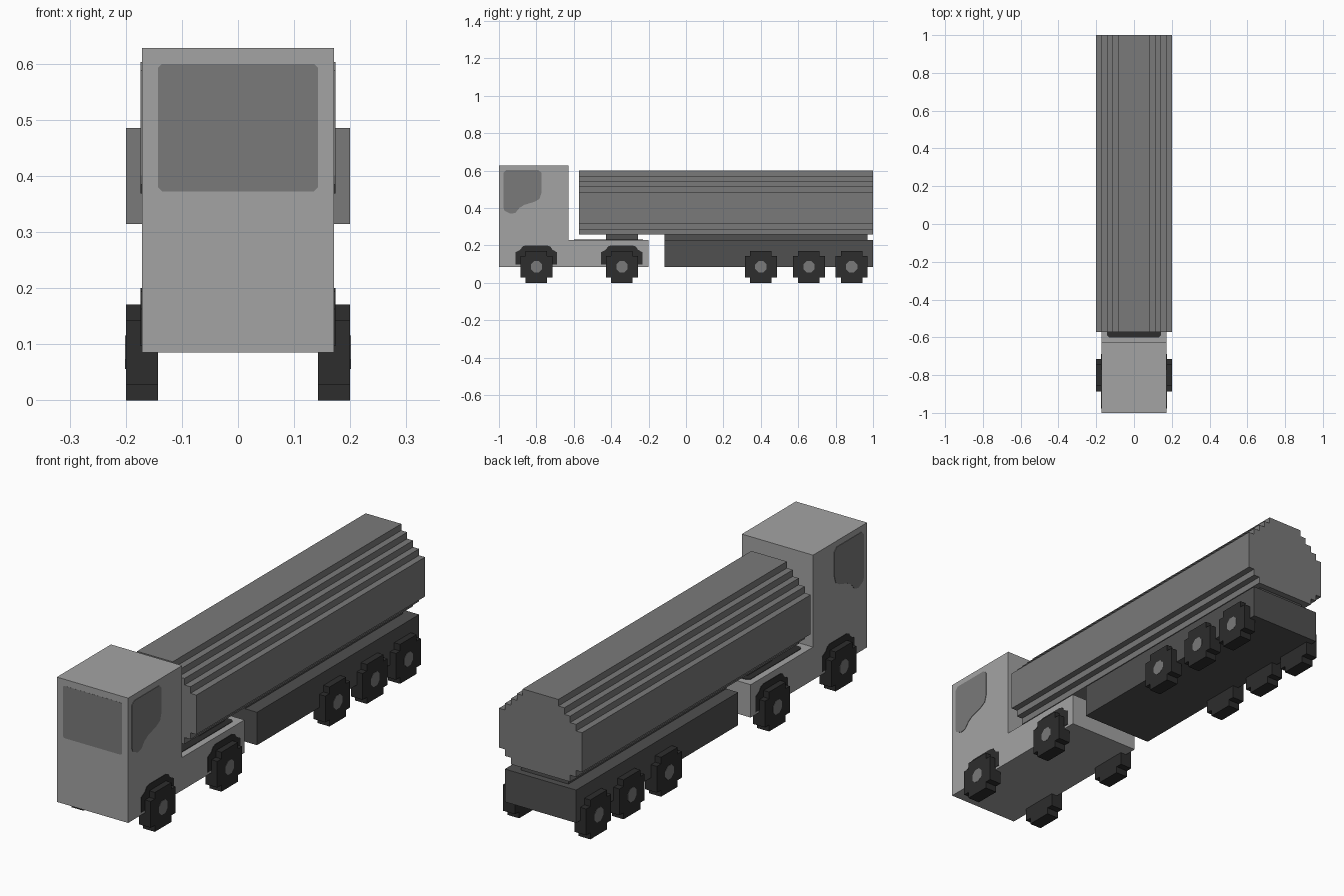
import bpy
import bmesh
from mathutils import Vector

cube = bpy.data.objects.get("Cube")
if cube:
    bpy.data.objects.remove(cube, do_unlink=True)

U = 2 / 70      # block size: the truck is 70 blocks long
SKIN = 0.002    # how far painted plates stand proud


def material(name, v):
    m = bpy.data.materials.new(name)
    m.use_nodes = True
    m.diffuse_color = (v, v, v, 1)
    bsdf = m.node_tree.nodes["Principled BSDF"]
    bsdf.inputs["Base Color"].default_value = (v, v, v, 1)
    bsdf.inputs["Roughness"].default_value = 0.8
    return m


LIGHT = material("light grey paint", 0.37)
MID = material("mid grey", 0.195)
DARK = material("dark grey chassis", 0.08)
RUBBER = material("black rubber", 0.026)


def prism(name, pts, axis, a, b, mat):
    """Extrude a 2D outline along an axis; the outline uses the other two axes in order."""
    def place(p, q):
        c = list(p)
        c.insert("xyz".index(axis), q)
        return Vector(c)
    bm = bmesh.new()
    low = [bm.verts.new(place(p, a)) for p in pts]
    high = [bm.verts.new(place(p, b)) for p in pts]
    bm.faces.new(low)
    bm.faces.new(high)
    n = len(pts)
    for i in range(n):
        j = (i + 1) % n
        bm.faces.new((low[i], low[j], high[j], high[i]))
    bmesh.ops.recalc_face_normals(bm, faces=bm.faces)
    mesh = bpy.data.meshes.new(name)
    bm.to_mesh(mesh)
    bm.free()
    mesh.materials.append(mat)
    ob = bpy.data.objects.new(name, mesh)
    bpy.context.collection.objects.link(ob)
    return ob


def box(name, half, y0, y1, z0, z1, mat):
    """Centred box, in blocks; y counts from the front bumper."""
    y0, y1 = y0 * U - 1, y1 * U - 1
    pts = [(y0, z0 * U), (y1, z0 * U), (y1, z1 * U), (y0, z1 * U)]
    return prism(name, pts, "x", -half * U, half * U, mat)


def both_sides(name, pts, x0, x1, mat):
    for side, s in (("left", 1), ("right", -1)):
        prism(f"{name}_{side}", pts, "x", s * x0, s * x1, mat)


def chamfered(u0, u1, v0, v1, c):
    return [(u0 + c, v0), (u1 - c, v0), (u1, v0 + c), (u1, v1 - c),
            (u1 - c, v1), (u0 + c, v1), (u0, v1 - c), (u0, v0 + c)]


# Tractor: cab and low frame in one L-shaped body
body = [(0, 3), (28, 3), (28, 8), (13, 8), (13, 22), (0, 22)]
prism("tractor_body", [(y * U - 1, z * U) for y, z in body], "x", -6 * U, 6 * U, LIGHT)
box("coupling_block", 4, 20, 26, 8, 9, DARK)
prism("frame_deck_plate", chamfered(-5 * U, 5 * U, 14 * U - 1, 27 * U - 1, 0.012),
      "z", 8 * U - 0.002, 8 * U + SKIN, RUBBER)

# Windows
prism("windscreen", chamfered(-5 * U, 5 * U, 13.05 * U, 21 * U, 0.007),
      "y", -1 - 0.0005, -1 + 0.002, MID)
side_window = [(-0.976, 0.588), (-0.96, 0.603), (-0.789, 0.603), (-0.773, 0.588),
               (-0.773, 0.481), (-0.783, 0.449), (-0.81, 0.433), (-0.864, 0.417),
               (-0.89, 0.401), (-0.912, 0.374), (-0.939, 0.369), (-0.97, 0.385),
               (-0.976, 0.401)]
both_sides("side_window", side_window, 6 * U - 0.002, 6 * U + SKIN, MID)

# Trailer frame and tank with stepped sides
box("trailer_frame", 6, 31, 70, 3, 8, DARK)
box("tank_support", 4, 31, 69, 8, 9, DARK)
steps = [(5, 9, 10), (6, 10, 11), (7, 11, 17), (6, 17, 18),
         (5, 18, 19), (4, 19, 20), (3, 20, 21)]
right = [(w * U, z * U) for w, z0, z1 in steps for z in (z0, z1)]
left = [(-x, z) for x, z in reversed(right)]
prism("tank", right + left, "y", 15 * U - 1, 1, MID)

# Wheels: blocky tyre, round hub, and dark arches on the tractor
tyre = [(-2, 0), (2, 0), (2, 1), (3, 1), (3, 5), (2, 5),
        (2, 6), (-2, 6), (-2, 5), (-3, 5), (-3, 1), (-2, 1)]
arch = [(-3.9, 3.4), (3.9, 3.4), (3.9, 5.7), (3, 6.2), (2.6, 6.8), (2, 7),
        (-2, 7), (-2.6, 6.8), (-3, 6.2), (-3.9, 5.7)]
hub = chamfered(-1.05, 1.05, 1.95, 4.05, 0.6)
wheels = {"front": 7, "drive": 23, "trailer_front": 49, "trailer_middle": 58, "trailer_rear": 66}


def at(pts, yc):
    return [((yc + y) * U - 1, z * U) for y, z in pts]


for name, yc in wheels.items():
    both_sides(f"{name}_tyre", at(tyre, yc), 5 * U, 7 * U, RUBBER)
    both_sides(f"{name}_hub", at(hub, yc), 7 * U - 0.002, 7 * U + 0.001, MID)
    if not name.startswith("trailer"):
        both_sides(f"{name}_arch", at(arch, yc), 6 * U - 0.002, 6 * U + SKIN, RUBBER)
